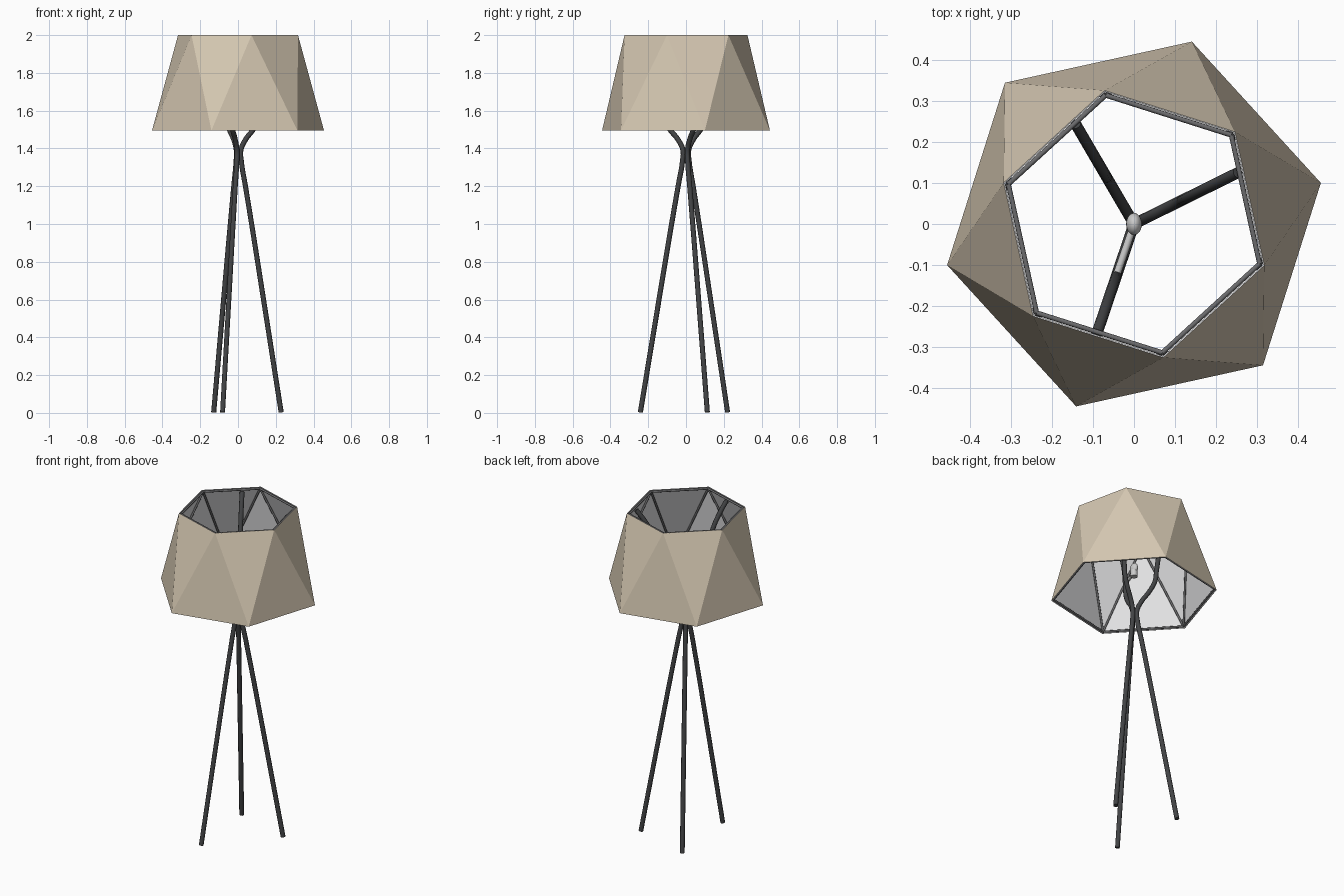
import bpy, math
from mathutils import Vector

if "Cube" in bpy.data.objects:
    bpy.data.objects.remove(bpy.data.objects["Cube"])


def material(name, rgb):
    m = bpy.data.materials.new(name)
    m.diffuse_color = (*rgb, 1)
    m.use_nodes = True
    m.node_tree.nodes["Principled BSDF"].inputs["Base Color"].default_value = m.diffuse_color
    return m


BEIGE = material("beige fabric", (0.66, 0.57, 0.44))
WHITE = material("white lining", (0.75, 0.75, 0.76))
DARK = material("dark metal", (0.055, 0.057, 0.06))
GREY = material("grey wire", (0.15, 0.15, 0.155))
LIGHT = material("light grey fitting", (0.6, 0.6, 0.6))


def tubes(name, paths, radius, mat, smooth_path=False):
    """Round tubes along point lists, turned into one mesh object."""
    cu = bpy.data.curves.new(name, 'CURVE')
    cu.dimensions = '3D'
    cu.bevel_depth = radius
    cu.bevel_resolution = 3
    cu.use_fill_caps = True
    cu.resolution_u = 6
    for pts in paths:
        if smooth_path:
            s = cu.splines.new('BEZIER')
            s.bezier_points.add(len(pts) - 1)
            for bp, p in zip(s.bezier_points, pts):
                bp.co = p
                bp.handle_left_type = bp.handle_right_type = 'AUTO'
        else:
            s = cu.splines.new('POLY')
            s.points.add(len(pts) - 1)
            for sp, p in zip(s.points, pts):
                sp.co = (*p, 1)
    cu.materials.append(mat)
    ob = bpy.data.objects.new(name, cu)
    bpy.context.collection.objects.link(ob)
    bpy.ops.object.select_all(action='DESELECT')
    ob.select_set(True)
    bpy.context.view_layer.objects.active = ob
    bpy.ops.object.convert(target='MESH')
    bpy.ops.object.shade_smooth_by_angle(angle=math.radians(50))
    return bpy.context.object


def ring(radius, z, start):
    return [Vector((radius * math.cos(math.radians(start + 60 * i)),
                    radius * math.sin(math.radians(start + 60 * i)), z)) for i in range(6)]


# Faceted shade: twisted hexagons joined by triangles, white on the inside
low, top = ring(0.466, 1.495, 12.4), ring(0.333, 2.0, 42.4)
faces = []
for i in range(6):
    j = (i + 1) % 6
    faces += [(i, j, 6 + i), (6 + i, j, 6 + j)]
me = bpy.data.meshes.new("shade")
me.from_pydata(low + top, [], faces)
me.materials.append(BEIGE)
me.materials.append(WHITE)
shade = bpy.data.objects.new("shade", me)
bpy.context.collection.objects.link(shade)
sol = shade.modifiers.new("thickness", 'SOLIDIFY')
sol.thickness = 0.004
sol.offset = -1
sol.material_offset = 1
sol.material_offset_rim = 1

# Wire frame along every inner edge of the shade
fl, ft = ring(0.454, 1.502, 12.4), ring(0.321, 1.993, 42.4)
wires = []
for i in range(6):
    j = (i + 1) % 6
    wires += [(fl[i], fl[j]), (ft[i], ft[j]), (fl[i], ft[i]), (fl[j], ft[i])]
tubes("shade_frame", wires, 0.006, GREY)

# Three bent legs that meet below the shade, then spread up to the top rim
profile = [(0.255, 0.003), (0.142, 0.65), (0.084, 0.98), (0.044, 1.2), (0.02, 1.33),
           (0.017, 1.39), (0.047, 1.45), (0.09, 1.5), (0.124, 1.56), (0.134, 1.63),
           (0.15, 1.73), (0.19, 1.84), (0.24, 1.925), (0.282, 1.98)]
for name, deg in (("right_leg", 26.3), ("back_leg", 120.3), ("front_leg", 251.3)):
    c, s = math.cos(math.radians(deg)), math.sin(math.radians(deg))
    tubes(name, [[(r * c, r * s, z) for r, z in profile]], 0.0135, DARK, True)

# Lamp holder: short arm from the front leg, with a socket and bulb at the centre
tubes("lamp_arm", [[(-0.043, -0.126, 1.64), (-0.003, -0.01, 1.64)]], 0.009, LIGHT)
tubes("lamp_socket", [[(0, 0, 1.615), (0, 0, 1.655)]], 0.02, LIGHT)
bpy.ops.mesh.primitive_uv_sphere_add(segments=20, ring_count=12, radius=1, location=(0, 0, 1.67))
bulb = bpy.context.object
bulb.name = "bulb"
bulb.scale = (0.019, 0.027, 0.03)
bulb.data.materials.append(LIGHT)
bpy.ops.object.shade_smooth()
